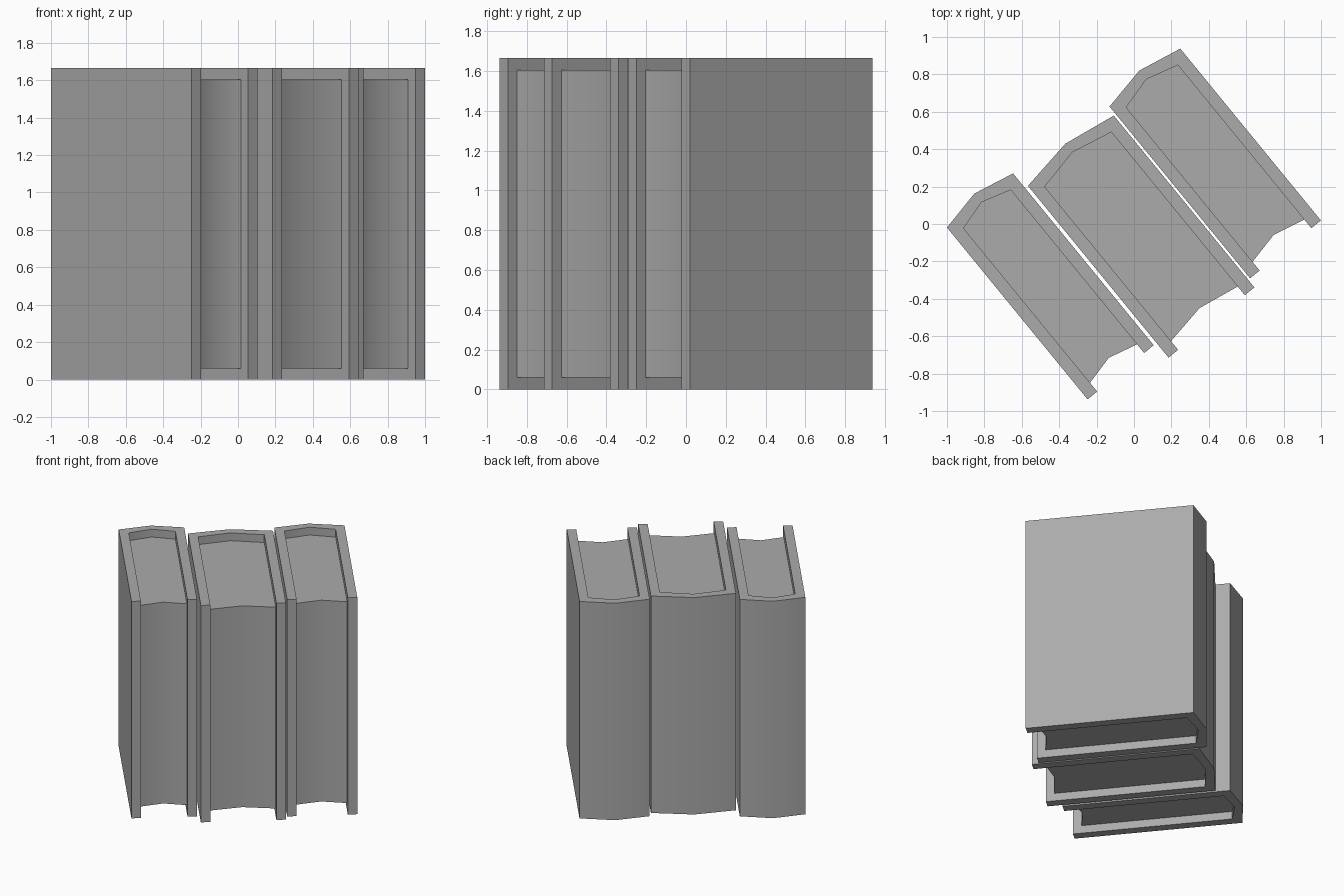
import bpy, bmesh
from math import radians

if "Cube" in bpy.data.objects:
    bpy.data.objects.remove(bpy.data.objects["Cube"])

HEIGHT = 1.665      # cover height
DEPTH = 1.187       # cover depth, spine to fore-edge
BOARD = 0.066       # cover thickness
INSET = 0.06        # pages set back from the cover edges
BULGE = 0.048       # rounding of the spine and fore-edge

# Mid-grey for every part
grey = bpy.data.materials.new("grey")
grey.diffuse_color = (0.41, 0.41, 0.41, 1)
grey.use_nodes = True
grey.node_tree.nodes["Principled BSDF"].inputs["Base Color"].default_value = grey.diffuse_color


def prism(name, outline, z0, z1, location):
    """Extrude a plan outline between two heights."""
    bm = bmesh.new()
    face = bm.faces.new([bm.verts.new((x, y, z0)) for x, y in outline])
    top = bmesh.ops.extrude_face_region(bm, geom=[face])
    verts = [v for v in top["geom"] if isinstance(v, bmesh.types.BMVert)]
    bmesh.ops.translate(bm, verts=verts, vec=(0, 0, z1 - z0))
    bmesh.ops.recalc_face_normals(bm, faces=bm.faces)
    mesh = bpy.data.meshes.new(name)
    bm.to_mesh(mesh)
    bm.free()
    mesh.materials.append(grey)
    obj = bpy.data.objects.new(name, mesh)
    bpy.context.collection.objects.link(obj)
    obj.location = location
    obj.rotation_euler.z = radians(39.3)
    bpy.ops.object.select_all(action='DESELECT')
    obj.select_set(True)
    bpy.context.view_layer.objects.active = obj
    bpy.ops.object.shade_smooth_by_angle(angle=radians(35))


def book(name, x, y, width):
    """Origin at the left spine corner, local x across the book, -y to the fore-edge."""
    mid, right = width / 2, width - BOARD
    back = [(BOARD, -INSET), (mid, BULGE - INSET), (right, -INSET)]
    # U-shaped cover: rounded spine plus two boards
    cover = [(0, -DEPTH), (0, 0), (mid, BULGE), (width, 0), (width, -DEPTH),
             (right, -DEPTH)] + back[::-1] + [(BOARD, -DEPTH)]
    prism(name + "_cover", cover, 0, HEIGHT, (x, y, 0))
    # Page block with a hollow fore-edge
    fore = -DEPTH + INSET
    pages = back + [(right, fore), (mid, fore + BULGE - 0.008), (BOARD, fore)]
    prism(name + "_pages", pages, INSET, HEIGHT - INSET, (x, y, 0))


book("left_book", -1.0, -0.019, 0.457)
book("middle_book", -0.567, 0.204, 0.593)
book("right_book", -0.131, 0.628, 0.489)
